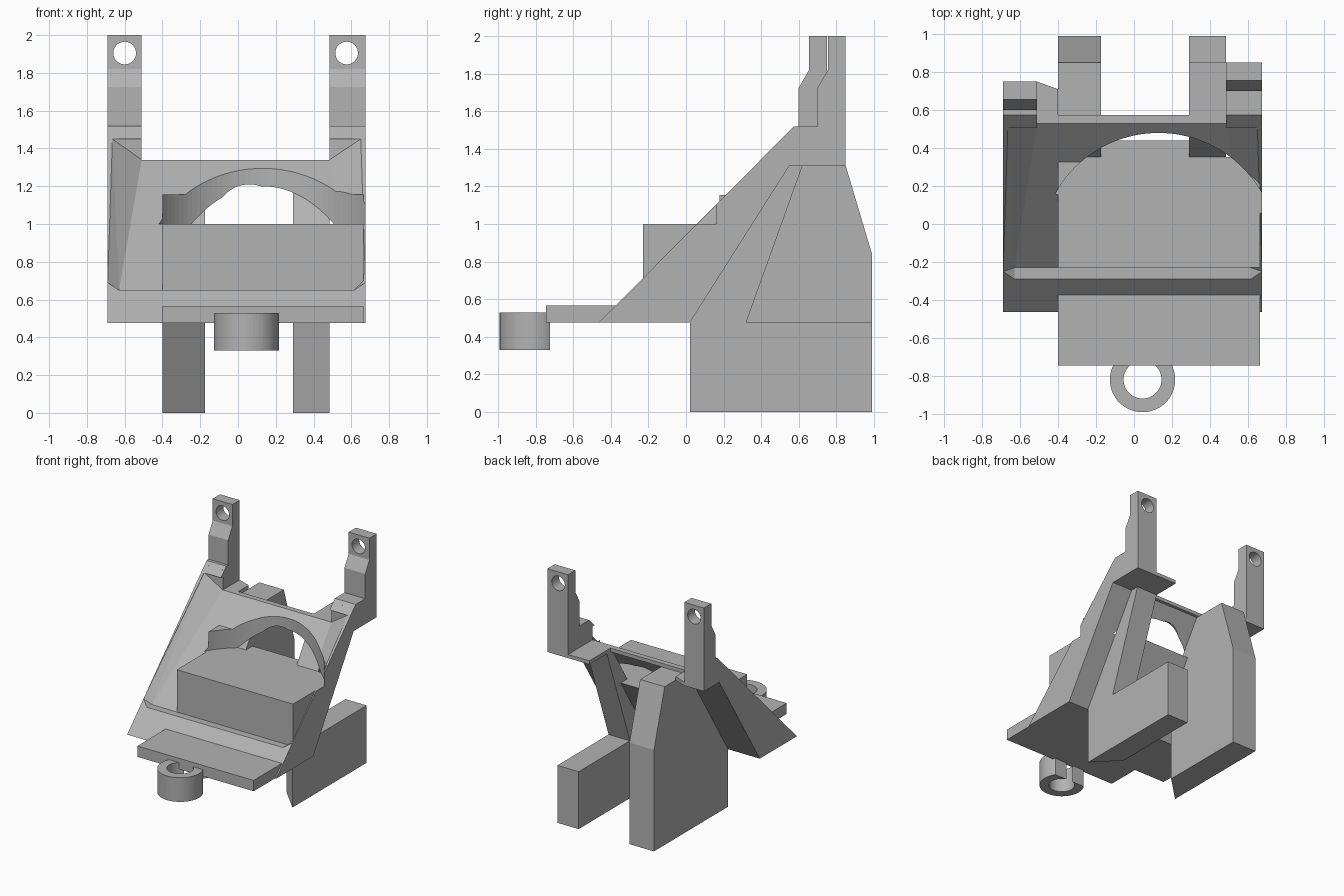
import bpy, bmesh
from mathutils import Matrix, Vector

cube = bpy.data.objects.get("Cube")
if cube:
    bpy.data.objects.remove(cube)

grey = bpy.data.materials.new("plain grey")
grey.use_nodes = True
GREY = (0.45, 0.45, 0.45, 1)
grey.diffuse_color = GREY
grey.node_tree.nodes["Principled BSDF"].inputs["Base Color"].default_value = GREY


def make(name, bm):
    bmesh.ops.recalc_face_normals(bm, faces=bm.faces)
    me = bpy.data.meshes.new(name)
    bm.to_mesh(me)
    bm.free()
    me.materials.append(grey)
    ob = bpy.data.objects.new(name, me)
    bpy.context.collection.objects.link(ob)
    return ob


def prism(name, x0, x1, profile):
    """Side profile of (y, z) points, pulled from x0 to x1."""
    bm = bmesh.new()
    face = bm.faces.new([bm.verts.new((x0, y, z)) for y, z in profile])
    out = bmesh.ops.extrude_face_region(bm, geom=[face])["geom"]
    bmesh.ops.translate(bm, vec=(x1 - x0, 0, 0),
                        verts=[v for v in out if isinstance(v, bmesh.types.BMVert)])
    return make(name, bm)


def box(name, x0, x1, y0, y1, z0, z1):
    return prism(name, x0, x1, [(y0, z0), (y1, z0), (y1, z1), (y0, z1)])


def hull(name, points):
    bm = bmesh.new()
    for p in points:
        bm.verts.new(p)
    bmesh.ops.convex_hull(bm, input=bm.verts)
    bmesh.ops.dissolve_limit(bm, angle_limit=0.01, verts=bm.verts, edges=bm.edges)
    return make(name, bm)


def cylinder(name, centre, radius, depth, axis="Z", sides=64):
    bm = bmesh.new()
    turn = Vector((0, 1, 0) if axis == "Y" else (0, 0, 1)).to_track_quat("Z", "Y")
    bmesh.ops.create_cone(bm, cap_ends=True, segments=sides, radius1=radius,
                          radius2=radius, depth=depth,
                          matrix=Matrix.Translation(centre) @ turn.to_matrix().to_4x4())
    return make(name, bm)


def cut(target, cutter):
    cutter.hide_render = True
    mod = target.modifiers.new("cut", "BOOLEAN")
    mod.operation, mod.solver, mod.object = "DIFFERENCE", "EXACT", cutter
    bpy.context.view_layer.objects.active = target
    bpy.ops.object.modifier_apply(modifier=mod.name)
    bpy.data.objects.remove(cutter)


LEFT, RIGHT = 0.675, -0.69      # outer sides
IN_L, IN_R = 0.485, -0.51       # inner sides of the posts
BASE, SHELF, TOP = 0.475, 1.31, 1.34


def cavity():
    return cylinder("cavity", (0.13, -0.145, 1.5), 0.625, 1.0, sides=128)


# Sloped main plate with its recessed front, round cavity and through hole
plate = prism("sloped_plate", RIGHT, LEFT,
              [(-0.465, BASE), (0.02, BASE), (0.55, SHELF), (0.575, SHELF), (0.575, 1.52)])
cut(plate, box("top_gap", IN_R, IN_L, 0, 1, TOP, 2))
recess = []
for inner, low, rim, edge in ((IN_R, -0.63, -0.665, RIGHT), (IN_L, 0.615, 0.65, LEFT)):
    recess += [(low, -0.23, 0.65), (low, -0.6, 0.65), (edge, -0.25, 0.69),
               (edge, -0.6, 0.69), (inner, 0.53, TOP), (inner, 0.53, 1.45),
               (rim, 0.51, 1.45), (rim, -0.6, 1.45)]
cut(plate, hull("recess", recess))
cut(plate, cavity())
cut(plate, cylinder("through_hole", (0.06, 0.5, 1.03), 0.18, 0.8, "Y"))

# Collar around the cavity, front box and the floor behind it
collar = box("cavity_collar", -0.4, 0.665, 0.15, 0.335, 1.0, 1.155)
cut(collar, cavity())
prism("front_box", -0.4, 0.665, [(-0.23, BASE), (0.02, BASE), (0.35, 1.0), (-0.23, 1.0)])
prism("cavity_floor", -0.3, 0.4, [(0.1, 0.6), (0.25, 0.7), (0.44, 1.0), (0.3, 1.0)])

# Front platform and the ring under its edge
box("front_platform", -0.4, 0.665, -0.745, -0.22, BASE, 0.565)
ring = cylinder("front_ring", (0.045, -0.82, 0.43), 0.172, 0.2)
cut(ring, cylinder("ring_bore", (0.045, -0.82, 0.43), 0.1, 0.5))
cut(ring, box("ring_trim", -0.5, 0.5, -0.725, 0, 0, 1))

# Upright posts with screw holes; the left one sits further back
for name, x0, x1, back, hole_x in (("right_post", RIGHT, IN_R, 0.75, -0.6),
                                   ("left_post", IN_L, LEFT, 0.85, 0.575)):
    post = prism(name, x0, x1, [
        (0.55, SHELF), (back, SHELF), (back, 2), (back - 0.095, 2), (back - 0.095, 1.82),
        (back - 0.15, 1.725), (back - 0.15, 1.52), (0.575, 1.52), (0.55, 1.495)])
    cut(post, cylinder("screw_hole", (hole_x, 0.7, 1.905), 0.06, 1, "Y", 48))
box("left_shelf", 0.29, IN_L, 0.55, 0.85, SHELF, TOP)
hull("right_gusset", [(x, y, z) for z in (SHELF, TOP)
                      for x, y in ((IN_R, 0.55), (IN_R, 0.75), (-0.4, 0.71), (-0.4, 0.55))])

# Tall right leg, its front corner bevelled toward the middle
back_edge = [(0.99, 0), (0.99, 0.84), (0.85, SHELF), (0.55, SHELF)]
hull("right_leg",
     [(-0.4, y, z) for y, z in back_edge + [(0.02, 0), (0.02, BASE)]] +
     [(-0.175, y, z) for y, z in back_edge + [(0.24, 0), (0.24, 0.82)]])

# Low left foot and the slanted strut above it
hull("left_foot", [(x, y, z) for z in (0, BASE)
                   for x, y in ((0.485, 0.02), (0.485, 0.99), (0.29, 0.99), (0.29, 0.22))])
strut = [(0.32, BASE), (0.62, SHELF), (0.55, SHELF)]
hull("left_strut",
     [(0.485, y, z) for y, z in strut + [(0.02, BASE)]] +
     [(0.29, y, z) for y, z in strut + [(0.22, BASE), (0.22, 0.79)]])
